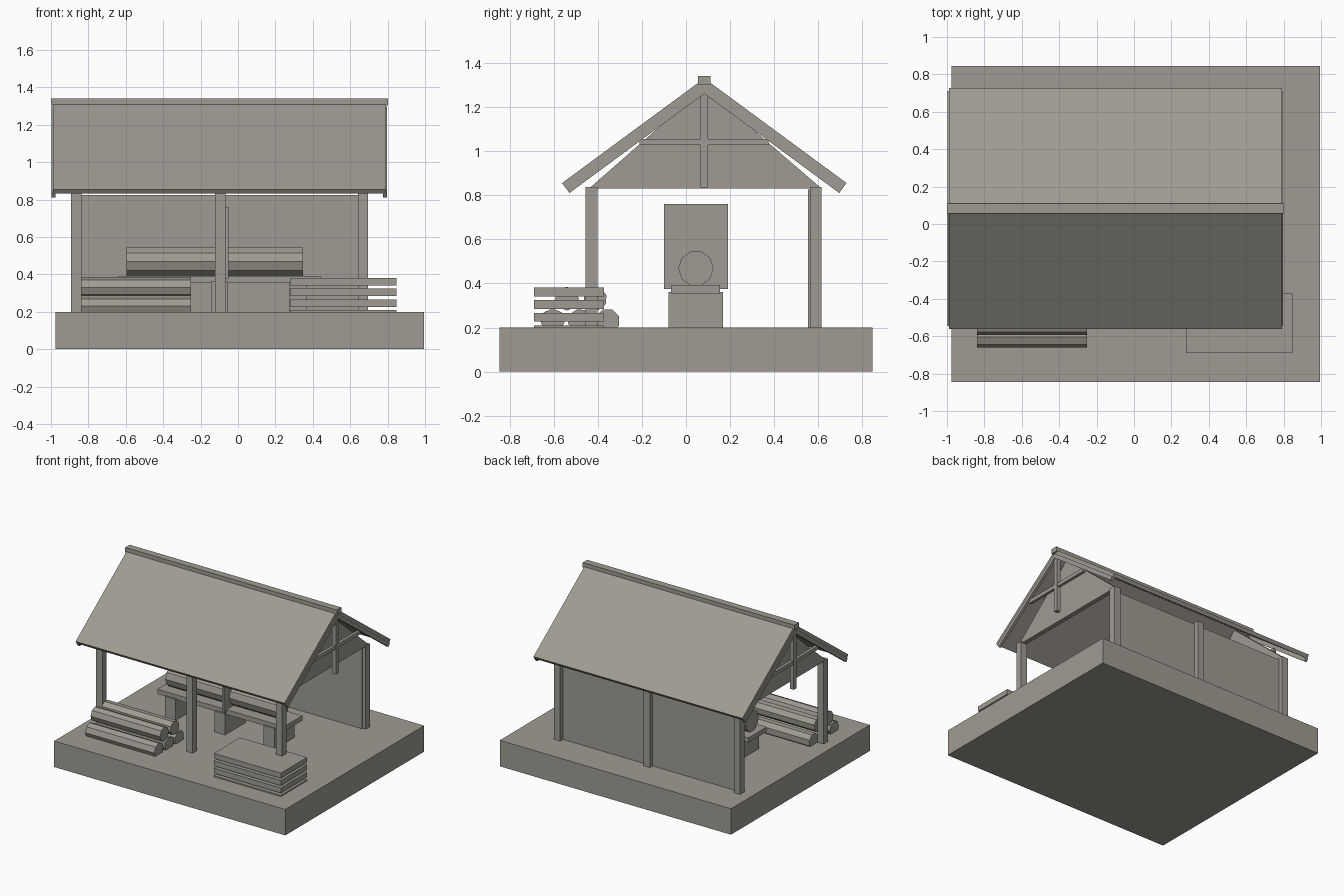
import bpy, bmesh, math

cube = bpy.data.objects.get("Cube")
if cube:
    bpy.data.objects.remove(cube, do_unlink=True)

mat = bpy.data.materials.new("warm_grey")
mat.use_nodes = True
GREY = (0.35, 0.33, 0.29, 1)
mat.diffuse_color = GREY
mat.node_tree.nodes["Principled BSDF"].inputs["Base Color"].default_value = GREY


def prism(name, profile, x0, x1):
    """Extrude a (y, z) profile along x."""
    bm = bmesh.new()
    face = bm.faces.new([bm.verts.new((x0, y, z)) for y, z in profile])
    new = bmesh.ops.extrude_face_region(bm, geom=[face])["geom"]
    bmesh.ops.translate(bm, vec=(x1 - x0, 0, 0),
                        verts=[v for v in new if isinstance(v, bmesh.types.BMVert)])
    bmesh.ops.recalc_face_normals(bm, faces=bm.faces)
    mesh = bpy.data.meshes.new(name)
    bm.to_mesh(mesh)
    bm.free()
    mesh.materials.append(mat)
    obj = bpy.data.objects.new(name, mesh)
    bpy.context.collection.objects.link(obj)
    return obj


def box(name, x0, x1, y0, y1, z0, z1):
    return prism(name, [(y0, z0), (y1, z0), (y1, z1), (y0, z1)], x0, x1)


def log(name, x0, x1, y, z, r, sides, turn=0.0):
    ring = [turn + math.tau * i / sides for i in range(sides)]
    return prism(name, [(y + r * math.cos(a), z + r * math.sin(a)) for a in ring], x0, x1)


MID_X, RIDGE_Y = -0.1, 0.083

# Ground slab
box("ground_slab", -0.975, 0.995, -0.845, 0.845, 0, 0.2)

# Posts and back wall
for i, x in enumerate((-0.865, -0.095, 0.668)):
    box(f"front_post_{i}", x - 0.027, x + 0.027, -0.455, -0.402, 0.19, 0.838)
    box(f"back_post_{i}", x - 0.027, x + 0.027, 0.562, 0.615, 0.19, 0.838)
box("back_wall", -0.865, 0.668, 0.553, 0.58, 0.19, 0.825)


# Sloped roof layer: side is -1 for the front, 1 for the back
def slope(name, side, x0, x1, top, thick):
    run, drop = 0.645, 0.475
    length = math.hypot(run, drop)
    ny, nz = -side * drop / length * thick, -run / length * thick
    eave = (RIDGE_Y + side * run - side * top * 0.6, 1.33 - drop - top * 0.8)
    apex_z = 1.33 - top * 1.24
    return prism(name, [eave, (RIDGE_Y, apex_z),
                        (RIDGE_Y, apex_z - thick * length / run),
                        (eave[0] + ny, eave[1] + nz)], x0, x1)


for side, label in ((-1, "front"), (1, "back")):
    slope(f"{label}_roof_panel", side, -0.99, 0.79, 0, 0.028)
    for end, way in (("right", -1), ("left", 1)):
        a, b = sorted((MID_X + way * 0.875, MID_X + way * 0.896))
        slope(f"{label}_rafter_{end}", side, a, b, 0.026, 0.03)
box("ridge_beam", -1.0, 0.803, 0.055, 0.11, 1.302, 1.34)

# Gable infill and truss at both ends
for end, way in (("right", -1), ("left", 1)):
    def span(near, far):
        return sorted((MID_X + way * near, MID_X + way * far))
    prism(f"{end}_gable", [(-0.44, 0.83), (0.615, 0.83), (RIDGE_Y, 1.288)], *span(0.75, 0.785))
    box(f"{end}_king_post", *span(0.855, 0.888), 0.066, 0.1, 0.835, 1.275)
    box(f"{end}_collar_tie", *span(0.86, 0.883), -0.21, 0.375, 1.028, 1.056)

# Work bench with saw blade and a log
box("bench_top", -0.64, 0.44, -0.068, 0.155, 0.355, 0.392)
for i, x in enumerate((-0.52, -0.1, 0.32)):
    box(f"bench_leg_{i}", x - 0.045, x + 0.045, -0.08, 0.168, 0.19, 0.362)
box("saw_blade", -0.068, -0.05, -0.1, 0.19, 0.375, 0.76)
log("bench_log", -0.595, 0.347, 0.045, 0.468, 0.08, 10)

# Log pile: three below, two above
for i, y in enumerate((-0.605, -0.48, -0.355)):
    log(f"lower_log_{i}", -0.84, -0.25, y, 0.23, 0.056, 8, 0.2 * i)
for i, y in enumerate((-0.54, -0.412)):
    log(f"upper_log_{i}", -0.84, -0.25, y, 0.331, 0.054, 8, 0.3 * i)

# Stack of boards
for i in range(4):
    z = 0.17 + i * 0.057
    box(f"board_{i}", 0.277, 0.848, -0.69, -0.372, z, z + 0.04)
